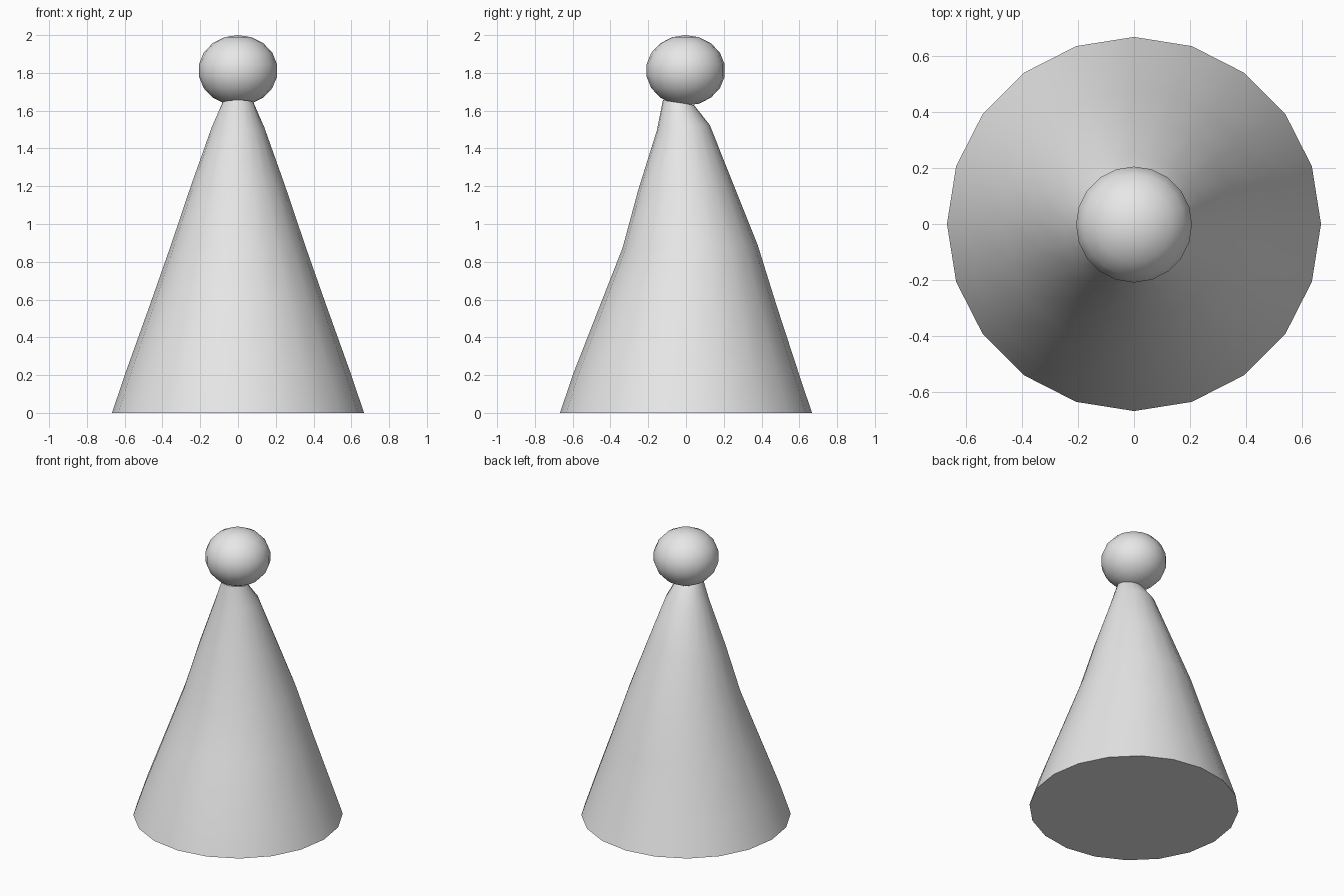
import bpy, bmesh
from math import sin, cos, pi, radians

cube = bpy.data.objects.get("Cube")
if cube:
    bpy.data.objects.remove(cube)

SIDES = 20

grey = bpy.data.materials.new("light_grey")
grey.use_nodes = True
grey.diffuse_color = (0.8, 0.8, 0.8, 1)
grey.node_tree.nodes["Principled BSDF"].inputs["Base Color"].default_value = (0.8, 0.8, 0.8, 1)


def finish(name, bm):
    """Turn a bmesh into a smooth-shaded object with sharp rims."""
    bmesh.ops.recalc_face_normals(bm, faces=bm.faces)
    mesh = bpy.data.meshes.new(name)
    bm.to_mesh(mesh)
    bm.free()
    mesh.materials.append(grey)
    obj = bpy.data.objects.new(name, mesh)
    bpy.context.collection.objects.link(obj)
    bpy.ops.object.select_all(action="DESELECT")
    obj.select_set(True)
    bpy.context.view_layer.objects.active = obj
    bpy.ops.object.shade_smooth_by_angle(angle=radians(40))
    return obj


# Cone: lofted rings, slightly bent (height, radius, centre y, slope along y)
rings = [
    (0.00, 0.667, 0.000, 0.0),
    (0.20, 0.600, 0.000, 0.0),
    (0.57, 0.467, 0.012, 0.0),
    (0.88, 0.358, 0.022, 0.02),
    (1.20, 0.250, -0.003, 0.08),
    (1.51, 0.140, -0.014, 0.1),
    (1.643, 0.082, -0.040, -0.16),
]
bm = bmesh.new()
loops = []
for z, r, cy, slope in rings:
    loop = []
    for i in range(SIDES):
        a = 2 * pi * i / SIDES
        loop.append(bm.verts.new((r * cos(a), cy + r * sin(a), z + slope * r * sin(a))))
    loops.append(loop)
for low, high in zip(loops, loops[1:]):
    for i in range(SIDES):
        j = (i + 1) % SIDES
        bm.faces.new((low[i], low[j], high[j], high[i]))
bm.faces.new(loops[0])
bm.faces.new(loops[-1])
finish("cone_body", bm)

# Slightly flattened ball on the tip
bm = bmesh.new()
bmesh.ops.create_uvsphere(bm, u_segments=SIDES, v_segments=9, radius=1)
bmesh.ops.scale(bm, vec=(0.21, 0.21, 0.187), verts=bm.verts)
bmesh.ops.translate(bm, vec=(0, -0.002, 1.813), verts=bm.verts)
finish("tip_ball", bm)
